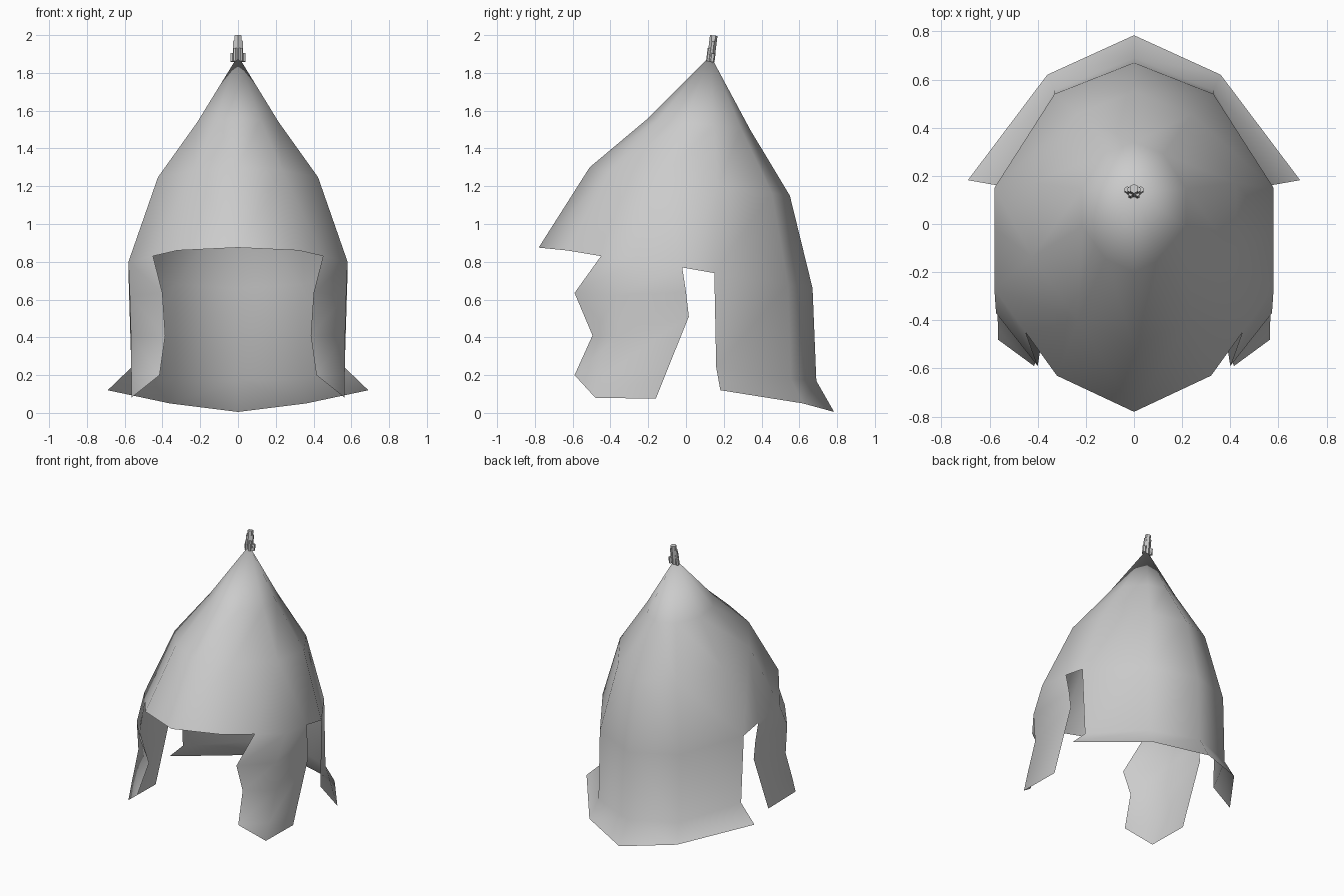
import bpy, bmesh, math
from mathutils import Vector, Matrix

cube = bpy.data.objects.get("Cube")
if cube:
    bpy.data.objects.remove(cube, do_unlink=True)

steel = bpy.data.materials.new("steel grey")
steel.use_nodes = True
steel.diffuse_color = (0.6, 0.6, 0.6, 1)
steel.node_tree.nodes["Principled BSDF"].inputs["Base Color"].default_value = (0.6, 0.6, 0.6, 1)


def finish(bm, name):
    mesh = bpy.data.meshes.new(name)
    bm.to_mesh(mesh)
    bm.free()
    mesh.materials.append(steel)
    obj = bpy.data.objects.new(name, mesh)
    bpy.context.collection.objects.link(obj)
    return obj


def row(bm, points):
    return [bm.verts.new(p) for p in points]


def strip(bm, upper, lower):
    """Join two rows of vertices with quads facing outward."""
    for i in range(len(upper) - 1):
        bm.faces.new((lower[i], lower[i + 1], upper[i + 1], upper[i]))


# Left half of the shell: brow ring, from the front peak round to the back
bm = bmesh.new()
outline = [(0, -0.78, 0.875), (0.32, -0.63, 0.86), (0.58, -0.27, 0.80),
           (0.58, 0.15, 0.74), (0.33, 0.54, 0.68), (0, 0.67, 0.66)]
brow = row(bm, outline)
cheek_front = bm.verts.new((0.45, -0.45, 0.83))
cheek_back = bm.verts.new((0.58, -0.02, 0.77))


# Dome rings are shrunken, tilted copies of the brow outline
def dome_ring(scale, y_front, z_front, z_back):
    ring = []
    for x, y, z in outline:
        t = (y + 0.78) / 1.45
        ring.append((x * scale, y_front + (y + 0.78) * scale, z_front + (z_back - z_front) * t))
    return row(bm, ring)


middle = dome_ring(0.731, -0.51, 1.30, 1.15)
upper = dome_ring(0.372, -0.20, 1.56, 1.50)
apex = bm.verts.new((0, 0.13, 1.89))

extra = {1: [cheek_front], 2: [cheek_back]}
for i in range(5):
    bm.faces.new([brow[i]] + extra.get(i, []) + [brow[i + 1], middle[i + 1], middle[i]])
    bm.faces.new((upper[i], upper[i + 1], apex))
strip(bm, upper, middle)

# Cheek guard with a vertical fold: front edge, fold, back edge
cheek = [[cheek_front, brow[2], cheek_back]]
for points in (
    [(0.40, -0.59, 0.635), (0.573, -0.37, 0.62), (0.57, 0.0, 0.64)],
    [(0.385, -0.495, 0.41), (0.567, -0.36, 0.41), (0.567, 0.015, 0.51)],
    [(0.415, -0.59, 0.20), (0.565, -0.44, 0.20), (0.565, -0.11, 0.20)],
):
    cheek.append(row(bm, points))
for a, b in zip(cheek, cheek[1:]):
    strip(bm, a, b)
tip = row(bm, [(0.565, -0.48, 0.08), (0.565, -0.16, 0.075)])
strip(bm, cheek[-1][1:], tip)
bm.faces.new((cheek[-1][0], tip[0], cheek[-1][1]))

# Neck guard with a flared rim
neck = row(bm, [(0.565, 0.16, 0.24), (0.33, 0.555, 0.18), (0, 0.69, 0.17)])
flare = row(bm, [(0.69, 0.182, 0.12), (0.36, 0.62, 0.05), (0, 0.784, 0.005)])
strip(bm, brow[3:], neck)
strip(bm, neck, flare)

for face in bm.faces:
    face.smooth = True
shell = finish(bm, "helmet_shell")
mirror = shell.modifiers.new("Mirror", "MIRROR")
mirror.use_axis = (True, False, False)
mirror.use_clip = True

# Finial: a small bundle of six-sided rods leaning backward
bm = bmesh.new()
lean = Matrix.Translation((0, 0.13, 1.86)) @ Matrix.Rotation(math.radians(-7), 4, "X")


def rod(x, y, bottom, top, radius):
    place = lean @ Matrix.Translation((x, y, (bottom + top) / 2))
    bmesh.ops.create_cone(bm, cap_ends=True, segments=6, radius1=radius, radius2=radius,
                          depth=top - bottom, matrix=place)


rod(0, 0, -0.01, 0.139, 0.02)
for side in (-1, 1):
    rod(side * 0.017, 0, 0, 0.11, 0.012)
    rod(side * 0.028, 0.008, 0, 0.045, 0.013)
    rod(side * 0.014, -0.014, 0, 0.07, 0.01)
finish(bm, "finial")
